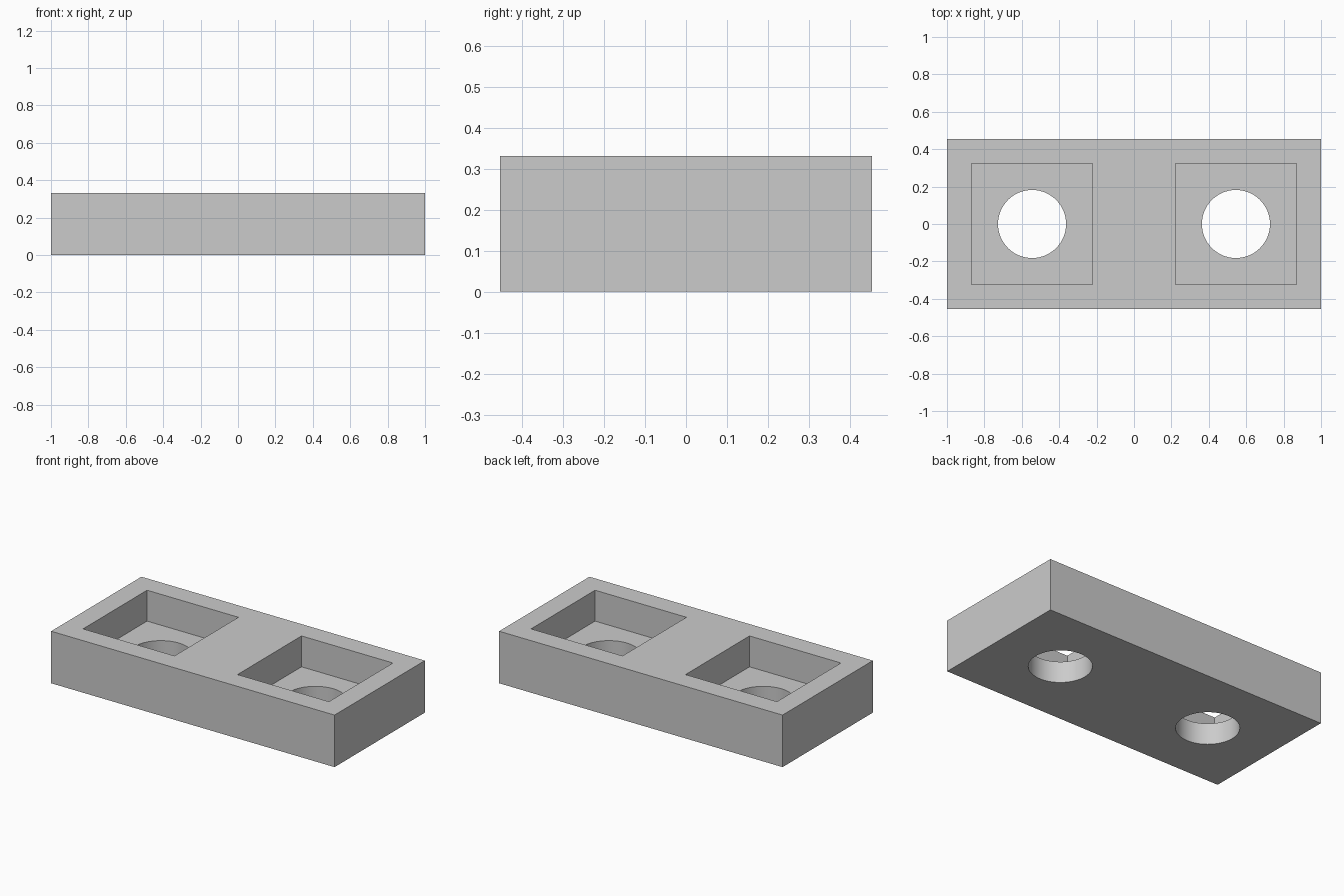
import bpy
import math

LENGTH, WIDTH, HEIGHT = 2.0, 0.91, 0.332
FLOOR = 0.135          # thickness left under each pocket
POCKET = 0.645         # side of the square pocket
HOLE_RADIUS = 0.182
SPACING = 0.545        # pocket centre from the middle

cube = bpy.data.objects.get("Cube")
if cube:
    bpy.data.objects.remove(cube, do_unlink=True)

# Plain grey material
grey = bpy.data.materials.new("grey")
grey.use_nodes = True
colour = (0.6, 0.6, 0.6, 1)
grey.diffuse_color = colour
grey.node_tree.nodes["Principled BSDF"].inputs["Base Color"].default_value = colour


def box(name, size, x, bottom):
    bpy.ops.mesh.primitive_cube_add(size=1, location=(x, 0, bottom + size[2] / 2))
    ob = bpy.context.object
    ob.name = name
    ob.scale = size
    bpy.ops.object.transform_apply(location=True, rotation=False, scale=True)
    ob.data.materials.append(grey)
    return ob


def cut(target, cutter):
    mod = target.modifiers.new("cut", 'BOOLEAN')
    mod.operation = 'DIFFERENCE'
    mod.solver = 'EXACT'
    mod.object = cutter
    bpy.context.view_layer.objects.active = target
    bpy.ops.object.modifier_apply(modifier=mod.name)
    bpy.data.objects.remove(cutter, do_unlink=True)


# Solid block
block = box("block", (LENGTH, WIDTH, HEIGHT), 0, 0)

# Square pocket from the top and a round hole through the floor, on each side
for x in (-SPACING, SPACING):
    cut(block, box("pocket_cutter", (POCKET, POCKET, HEIGHT), x, FLOOR))
    bpy.ops.mesh.primitive_cylinder_add(vertices=64, radius=HOLE_RADIUS,
                                        depth=HEIGHT * 2, location=(x, 0, 0))
    hole = bpy.context.object
    hole.name = "hole_cutter"
    hole.data.materials.append(grey)
    cut(block, hole)

# Smooth hole walls, sharp edges elsewhere
bpy.ops.object.select_all(action='DESELECT')
block.select_set(True)
bpy.context.view_layer.objects.active = block
bpy.ops.object.shade_smooth_by_angle(angle=math.radians(30))
